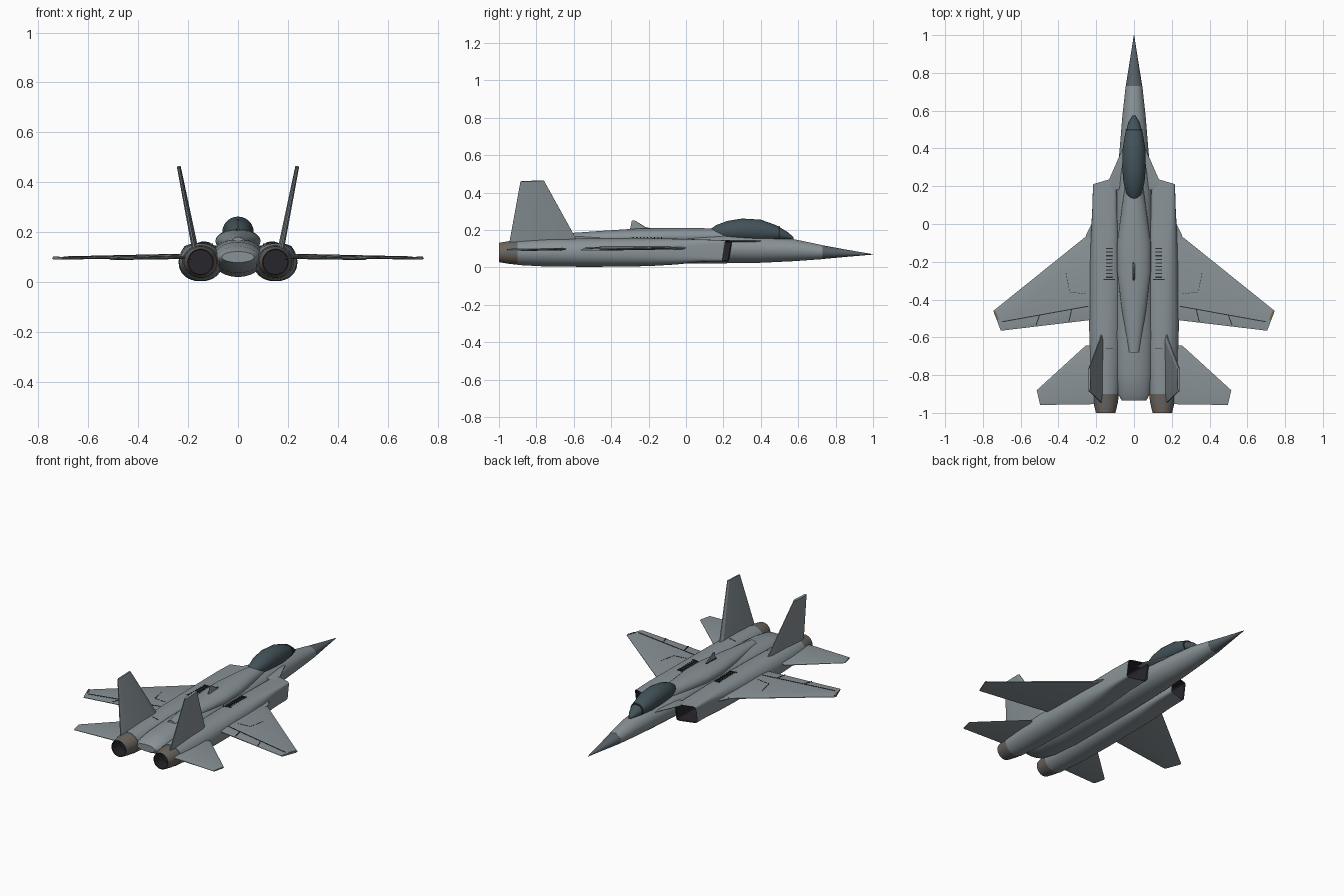
import bpy, bmesh, math
from mathutils import Vector

cube = bpy.data.objects.get("Cube")
if cube:
    bpy.data.objects.remove(cube, do_unlink=True)


def material(name, rgb):
    m = bpy.data.materials.new(name)
    m.use_nodes = True
    m.diffuse_color = (*rgb, 1)
    m.node_tree.nodes["Principled BSDF"].inputs["Base Color"].default_value = (*rgb, 1)
    return m


GREY = material("light grey", (0.25, 0.29, 0.31))
NOSE = material("radome grey", (0.10, 0.125, 0.14))
GLASS = material("canopy slate", (0.055, 0.085, 0.10))
LINE = material("panel line black", (0.025, 0.028, 0.03))
DUCT = material("duct dark", (0.02, 0.02, 0.025))
METAL = material("nozzle metal", (0.13, 0.135, 0.13))
BROWN = material("burnt brown", (0.20, 0.12, 0.07))


def finish(name, bm, mats, angle=30):
    bmesh.ops.recalc_face_normals(bm, faces=bm.faces)
    mesh = bpy.data.meshes.new(name)
    bm.to_mesh(mesh)
    bm.free()
    for m in mats:
        mesh.materials.append(m)
    ob = bpy.data.objects.new(name, mesh)
    bpy.context.collection.objects.link(ob)
    bpy.ops.object.select_all(action="DESELECT")
    ob.select_set(True)
    bpy.context.view_layer.objects.active = ob
    bpy.ops.object.shade_smooth_by_angle(angle=math.radians(angle))
    return ob


def skin(bm, rings, caps):
    rows = [[bm.verts.new(p) for p in ring] for ring in rings]
    n = len(rows[0])
    for a, b in zip(rows, rows[1:]):
        for i in range(n):
            j = (i + 1) % n
            bm.faces.new((a[i], a[j], b[j], b[i]))
    if caps[0]:
        bm.faces.new(rows[0])
    if caps[1]:
        bm.faces.new(rows[-1])


def loft(name, sections, mats, s=1, caps=(True, True), segs=32, rule=None, angle=30):
    """Sections along y: (y, x centre, z centre, half width, half height, squareness, rake)."""
    rings = []
    for y, xc, zc, rx, rz, *extra in sections:
        square = extra[0] if extra else 2
        rake = extra[1] if len(extra) > 1 else 0
        ring = []
        for i in range(segs):
            a = 2 * math.pi * (i + 0.5) / segs
            c, d = math.cos(a), math.sin(a)
            u = math.copysign(abs(c) ** (2 / square), c)
            v = math.copysign(abs(d) ** (2 / square), d)
            ring.append((s * (xc + rx * u), y + rake * (v * 0.5 - u), zc + rz * v))
        rings.append(ring)
    bm = bmesh.new()
    skin(bm, rings, caps)
    if rule:
        for k, f in enumerate(bm.faces):
            f.material_index = rule(f.calc_center_median(), k)
    return finish(name, bm, mats, angle)


def foil(name, stations, mat=GREY):
    """Surface lofted from (leading point, trailing point, thickness) stations."""
    up = (Vector(stations[1][0]) - Vector(stations[0][0])).cross(
        Vector(stations[0][1]) - Vector(stations[0][0])).normalized()
    rings = []
    for lead, trail, t in stations:
        a, b = Vector(lead), Vector(trail)
        outline = [(0, .15), (.08, .5), (.88, .5), (1, .15), (1, -.15), (.88, -.5), (.08, -.5), (0, -.15)]
        rings.append([a.lerp(b, f) + up * t * h for f, h in outline])
    bm = bmesh.new()
    skin(bm, rings, (True, True))
    return finish(name, bm, [mat], 15)


def strip(name, a, b, width, height=0.003, mat=LINE):
    """Thin plate between two points, lying flat."""
    a, b = Vector(a), Vector(b)
    side = (b - a).cross(Vector((0, 0, 1))).normalized() * width / 2
    lift = Vector((0, 0, height / 2))
    bm = bmesh.new()
    skin(bm, [[p + side + lift, p - side + lift, p - side - lift, p + side - lift] for p in (a, b)],
         (True, True))
    return finish(name, bm, [mat])


# Central fuselage with dark radome
loft("fuselage", [
    (1.0, 0, .07, .001, .001), (.86, 0, .076, .023, .019), (.73, 0, .082, .044, .037),
    (.7299, 0, .082, .0445, .0375), (.57, 0, .093, .062, .060), (.40, 0, .096, .076, .071),
    (.20, 0, .10, .095, .078), (-.20, 0, .10, .105, .08), (-.60, 0, .096, .105, .076),
    (-.80, 0, .098, .098, .062), (-.90, 0, .10, .085, .042), (-.935, 0, .10, .065, .022)],
    [GREY, NOSE], rule=lambda c, k: 1 if c.y > .73 else 0)

# Dorsal spine
loft("spine", [
    (.22, 0, .16, .045, .045), (.10, 0, .165, .062, .045), (-.10, 0, .165, .09, .047),
    (-.25, 0, .163, .09, .046), (-.45, 0, .158, .065, .038), (-.68, 0, .155, .028, .025)], [GREY])

# Canopy and windscreen frame
loft("canopy", [
    (.575, 0, .155, .006, .008), (.54, 0, .170, .028, .022), (.48, 0, .185, .047, .042),
    (.40, 0, .195, .060, .061), (.30, 0, .20, .063, .062), (.22, 0, .195, .056, .054),
    (.16, 0, .188, .040, .038), (.135, 0, .183, .026, .025)], [GLASS], angle=18)
loft("windscreen_frame", [(.503, 0, .181, .0435, .0385), (.495, 0, .183, .0455, .0405)], [LINE])

# Small dorsal blade
foil("dorsal_blade", [((0, -.19, .20), (0, -.30, .20), .012), ((0, -.275, .252), (0, -.29, .250), .006)])
strip("blade_slot", (-.004, -.2, .2105), (-.004, -.3, .2085), .007, .006)


def wing_top(x):
    # Height of the upper wing skin at a distance from the centre line
    f = (x - .16) / .585
    return .105 - .010 * f + (.016 - .006 * f) / 2 + .0007


for s, side in ((1, "left"), (-1, "right")):
    # Intake and engine nacelle
    loft(side + "_nacelle", [
        (.22, .155, .089, .062, .056, 9, .018), (.08, .155, .090, .066, .060, 6),
        (-.05, .153, .085, .075, .069, 3.5), (-.20, .15, .082, .085, .075, 2.6),
        (-.50, .15, .080, .088, .077, 2.2), (-.75, .15, .08, .085, .075),
        (-.90, .15, .08, .073, .067)], [GREY], s, caps=(False, True), segs=40)
    loft(side + "_intake_duct", [
        (.22, .155, .089, .062, .056, 9, .018), (.215, .155, .089, .057, .051, 9, .018),
        (.05, .155, .09, .05, .05, 5)], [DUCT], s, caps=(False, True), segs=40)

    # Engine nozzle with alternating petals and dark bore
    loft(side + "_nozzle", [
        (-.895, .15, .08, .070, .065), (-.94, .15, .08, .066, .062), (-1.0, .15, .08, .052, .052)],
        [METAL, BROWN], s, caps=(True, False), rule=lambda c, k: 1 if k % 4 == 1 else 0)
    loft(side + "_nozzle_bore", [
        (-1.0, .15, .08, .052, .052), (-.998, .15, .08, .048, .048), (-.91, .15, .08, .055, .055)],
        [DUCT], s, caps=(False, True))

    # Strake ahead of the intake
    foil(side + "_strake", [((s * .06, .40, .142), (s * .06, .18, .142), .010),
                            ((s * .13, .24, .142), (s * .13, .18, .142), .008)])

    # Wing with glove, tailplane and canted fin
    foil(side + "_wing", [((s * .16, .01, .105), (s * .16, -.50, .105), .016),
                          ((s * .745, -.46, .095), (s * .705, -.565, .095), .010)])
    foil(side + "_wing_glove", [((s * .19, .07, .104), (s * .19, -.2, .104), .014),
                                ((s * .255, -.06, .103), (s * .255, -.2, .103), .012)])
    foil(side + "_tailplane", [((s * .19, -.64, .098), (s * .19, -.953, .098), .014),
                               ((s * .255, -.643, .098), (s * .255, -.955, .098), .013),
                               ((s * .515, -.88, .092), (s * .497, -.958, .092), .008)])
    foil(side + "_fin", [((s * .168, -.575, .13), (s * .175, -.945, .13), .020),
                         ((s * .237, -.76, .465), (s * .238, -.885, .46), .014)])

    # Wing panel lines, tip light and walkway dashes
    lines = [((.24, -.435), (.70, -.518)), ((.33, -.452), (.345, -.518)),
             ((.50, -.483), (.52, -.538))]
    for (xa, ya), (xb, yb) in lines:
        strip(side + "_wing_line", (s * xa, ya, wing_top(xa)), (s * xb, yb, wing_top(xb)), .005, .002)
    strip(side + "_tip_light", (s * .738, -.462, wing_top(.738)), (s * .720, -.508, wing_top(.72)),
          .010, .002, BROWN)
    path = [Vector((.36, -.26, 0)), Vector((.34, -.36, 0)), Vector((.25, -.37, 0))]
    for a, b in zip(path, path[1:]):
        for k in range(6):
            p, q = a.lerp(b, k / 6), a.lerp(b, (k + .6) / 6)
            strip(side + "_walkway_dash", (s * p.x, p.y, wing_top(p.x)), (s * q.x, q.y, wing_top(q.x)),
                  .003, .002)

    # Upper louvres and panel seam on the nacelle
    for k in range(9):
        y = -.13 - .019 * k
        strip(side + "_louvre", (s * .115, y, .157), (s * .148, y, .158), .006, .008)
    strip(side + "_nacelle_seam", (s * .10, -.295, .150), (s * .15, -.295, .157), .005, .008)
    strip(side + "_nacelle_seam_outer", (s * .15, -.295, .157), (s * .215, -.295, .132), .005, .008)
    strip(side + "_tail_seam", (s * .11, -.66, .148), (s * .15, -.66, .155), .004, .006)
